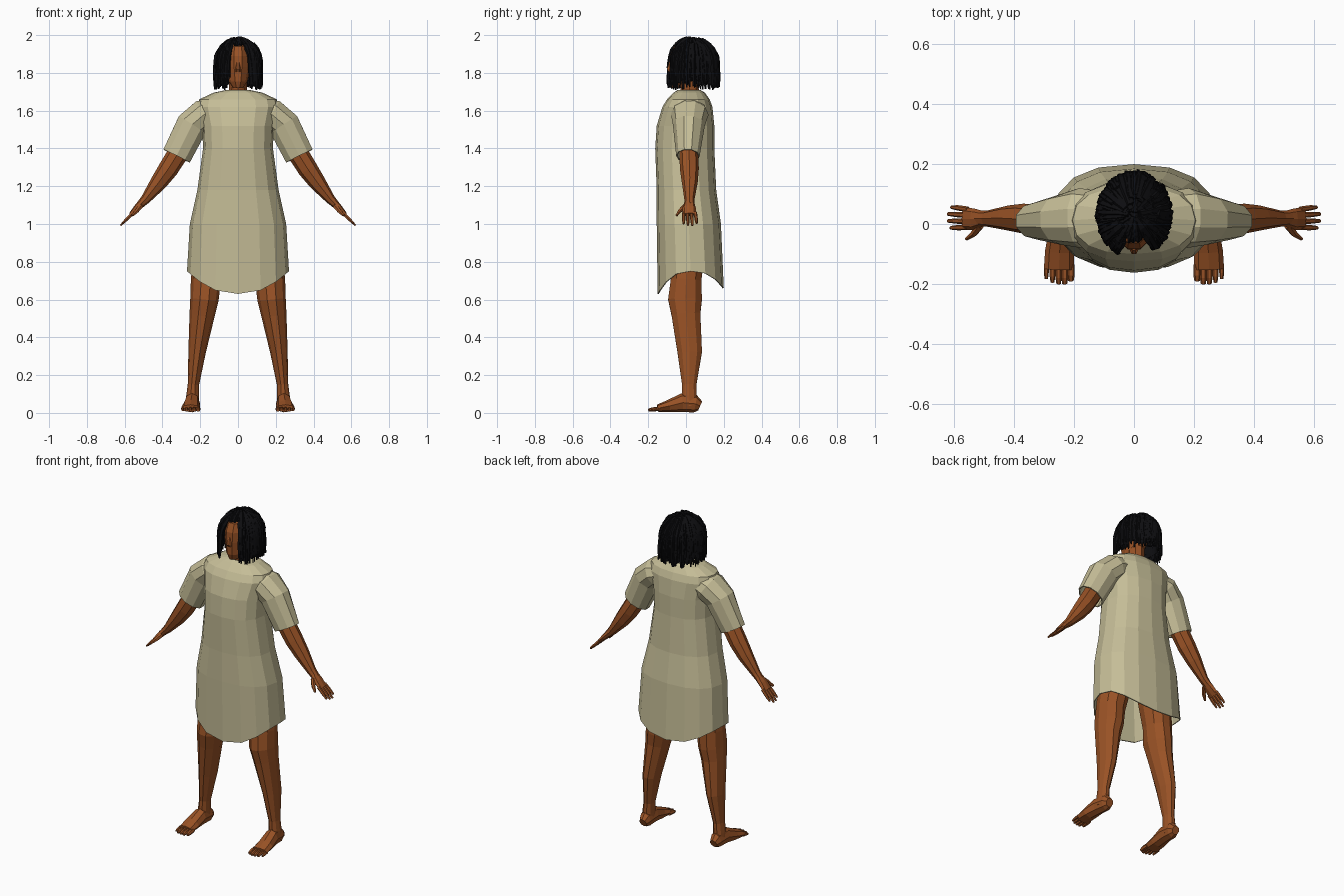
import bpy, bmesh, math, random
from mathutils import Vector

random.seed(4)
if "Cube" in bpy.data.objects:
    bpy.data.objects.remove(bpy.data.objects["Cube"], do_unlink=True)

X, Y, Z = Vector((1, 0, 0)), Vector((0, 1, 0)), Vector((0, 0, 1))


def material(name, color):
    mat = bpy.data.materials.new(name)
    mat.use_nodes = True
    mat.diffuse_color = (*color, 1)
    mat.node_tree.nodes["Principled BSDF"].inputs["Base Color"].default_value = (*color, 1)
    return mat


skin = material("brown skin", (.32, .085, .019))
cloth = material("beige linen", (.56, .51, .31))
black = material("black hair", (.004, .004, .005))


def loft(bm, rings, sides=8, hint=X, axis=None, power=1.0, caps=True):
    """Skin a row of ellipses: x, y, z, radius along hint, radius across."""
    centers = [Vector(r[:3]) for r in rings]
    loops = []
    for i, ring in enumerate(rings):
        along = axis or centers[min(i + 1, len(rings) - 1)] - centers[max(i - 1, 0)]
        along = along.normalized()
        u = (hint - along * hint.dot(along)).normalized()
        v = along.cross(u)
        loop = []
        for k in range(sides):
            angle = math.tau * k / sides
            c, s = math.cos(angle), math.sin(angle)
            c = math.copysign(abs(c) ** power, c)
            s = math.copysign(abs(s) ** power, s)
            loop.append(bm.verts.new(centers[i] + u * ring[3] * c + v * ring[4] * s))
        loops.append(loop)
    for low, high in zip(loops, loops[1:]):
        for k in range(sides):
            n = (k + 1) % sides
            bm.faces.new((low[k], low[n], high[n], high[k]))
    if caps:
        bm.faces.new(loops[0][::-1])
        bm.faces.new(loops[-1])
    return loops


def finish(bm, name, mat, mirror=False, thickness=0):
    bmesh.ops.recalc_face_normals(bm, faces=bm.faces)
    mesh = bpy.data.meshes.new(name)
    bm.to_mesh(mesh)
    bm.free()
    mesh.materials.append(mat)
    obj = bpy.data.objects.new(name, mesh)
    bpy.context.collection.objects.link(obj)
    if thickness:
        mod = obj.modifiers.new("thickness", "SOLIDIFY")
        mod.thickness = thickness
        mod.offset = -1
    if mirror:
        obj.modifiers.new("mirror", "MIRROR").use_mirror_merge = False
    return obj


def part(name, mat, rings, mirror=False, thickness=0, **options):
    bm = bmesh.new()
    loft(bm, rings, **options)
    return finish(bm, name, mat, mirror, thickness)


# Tunic body: height, half width, front, back
tunic = [(.75, .27, -.15, .2), (1, .255, -.155, .185), (1.18, .215, -.155, .16),
         (1.4, .185, -.163, .15), (1.52, .19, -.155, .15), (1.62, .215, -.125, .14),
         (1.66, .205, -.1, .125), (1.695, .13, -.065, .1), (1.71, .06, -.045, .075)]
bm = bmesh.new()
loops = loft(bm, [(0, (f + b) / 2, z, w, (b - f) / 2) for z, w, f, b in tunic],
             sides=16, axis=Z, power=.85, caps=False)
# Rounded hem, longer at the front and back
for k, vert in enumerate(loops[0]):
    s = math.sin(math.tau * k / 16)
    vert.co.z -= (.12 if s < 0 else .09) * abs(s) ** 2.2
finish(bm, "tunic_body", cloth, thickness=.006)

# Sleeves
part("sleeves", cloth,
     [(.12, .02, 1.6, .09, .07), (.18, .02, 1.58, .1, .085),
      (.243, .015, 1.525, .085, .088), (.325, .01, 1.36, .062, .082)],
     mirror=True, thickness=.006, sides=10, hint=Y, caps=False)

# Arms
part("arms", skin,
     [(.25, .015, 1.5, .05, .055), (.32, .015, 1.37, .05, .055), (.37, .018, 1.29, .05, .053),
      (.42, .02, 1.22, .042, .045), (.49, .018, 1.13, .027, .026), (.52, .018, 1.1, .026, .02)],
     mirror=True, hint=Y)

# Hands with spread fingers and thumb
bm = bmesh.new()
loft(bm, [(.505, .018, 1.115, .026, .021), (.535, .016, 1.085, .036, .018),
          (.567, .018, 1.05, .037, .012)], hint=Y)
for i in range(4):
    y = -.011 + .02 * i
    reach = (.046, .054, .055, .044)[i]
    loft(bm, [(.555, y, 1.06, .0095, .01), (.567 + reach * .5, y * 1.1, 1.05 - reach * .55, .009, .009),
              (.567 + reach, y * 1.15, 1.05 - reach * 1.05, .006, .005)], sides=6, hint=Y)
loft(bm, [(.515, -.005, 1.095, .014, .015), (.535, -.032, 1.07, .011, .012),
          (.56, -.05, 1.045, .006, .007)], sides=6, hint=Y)
finish(bm, "hands", skin, mirror=True)

# Legs
part("legs", skin,
     [(.125, .01, 1, .1, .11), (.15, .005, .82, .088, .095), (.17, 0, .7, .08, .085),
      (.178, -.005, .6, .075, .094), (.19, 0, .52, .067, .08), (.217, .02, .32, .046, .068),
      (.236, .017, .15, .03, .04), (.24, .017, .09, .034, .042), (.242, .02, .035, .036, .045)],
     mirror=True, sides=10)

# Feet and toes
bm = bmesh.new()
loft(bm, [(.24, .075, .037, .024, .026), (.24, .05, .048, .037, .046), (.243, -.02, .054, .041, .05),
          (.249, -.09, .036, .048, .033), (.251, -.15, .024, .05, .02)])
for i in range(5):
    x, r = .211 + .0205 * i, .013 - .0012 * i
    tip = (-.19, -.2, -.2, -.195, -.183)[i]
    loft(bm, [(x, -.135, .022, r, r), (x, tip + .02, .019, r, r), (x, tip, .014, r * .7, r * .7)], sides=6)
finish(bm, "feet", skin, mirror=True)

# Neck, head and nose
part("neck", skin, [(0, .02, 1.64, .058, .058), (0, .02, 1.7, .047, .048), (0, .015, 1.78, .046, .05)])
part("head", skin,
     [(0, -.04, 1.72, .026, .032), (0, -.02, 1.755, .05, .066), (0, 0, 1.83, .066, .09),
      (0, .012, 1.89, .07, .1), (0, .018, 1.94, .06, .086), (0, .025, 1.968, .03, .045)],
     sides=10, axis=Z)
part("nose", skin, [(0, -.08, 1.86, .008, .008), (0, -.088, 1.82, .014, .015),
                    (0, -.08, 1.805, .016, .013)], sides=6, axis=Z)


def scalp(phi, theta, grow=1.0):
    """Point on the hair dome, hanging straight down past its equator."""
    bend = min(theta, math.pi / 2)
    drop = max(theta - bend, 0)
    flare = grow * (math.sin(bend) + drop * .07)
    return Vector((.115 * flare * math.cos(phi), .032 + .132 * flare * math.sin(phi),
                   1.85 + .128 * grow * math.cos(bend) - .13 * drop))


def in_face_gap(phi, theta, gap):
    offset = phi + math.pi / 2 - .06
    offset = math.atan2(math.sin(offset), math.cos(offset))
    return abs(offset) < gap and theta > .72


# Hair cap with the face left open
bm = bmesh.new()
grid = [[bm.verts.new(scalp(math.tau * k / 32, .05 + .3 * j, .96)) for k in range(32)] for j in range(8)]
for j in range(7):
    for k in range(32):
        if not in_face_gap(math.tau * (k + .5) / 32, .2 + .3 * j, .5):
            n = (k + 1) % 32
            bm.faces.new((grid[j][k], grid[j + 1][k], grid[j + 1][n], grid[j][n]))
bm.faces.new(grid[0])
finish(bm, "hair_cap", black, thickness=.006)

# Loose twisted locks laid over the cap
bm = bmesh.new()
for i in range(230):
    phi = math.tau * i * .618034
    start = random.uniform(.05, 1.3)
    end = random.uniform(2.2, 2.65)
    if in_face_gap(phi, 1, .52):
        start, end = random.uniform(.05, .3), random.uniform(.6, .8)
    grow = random.uniform(.95, 1.05)
    sway = random.uniform(-.12, .12)
    width = random.uniform(.008, .013)
    rings = []
    for j in range(8):
        t = j / 7
        wobble = random.uniform(-.025, .025)
        p = scalp(phi + sway * t * (1 - t) + wobble, start + (end - start) * t, grow)
        r = width * (1.05 - .65 * t ** 3) * random.uniform(.8, 1.15)
        rings.append((*p, r, r))
    loft(bm, rings, sides=5, hint=Vector((-math.sin(phi), math.cos(phi), 0)))
finish(bm, "hair_locks", black)
